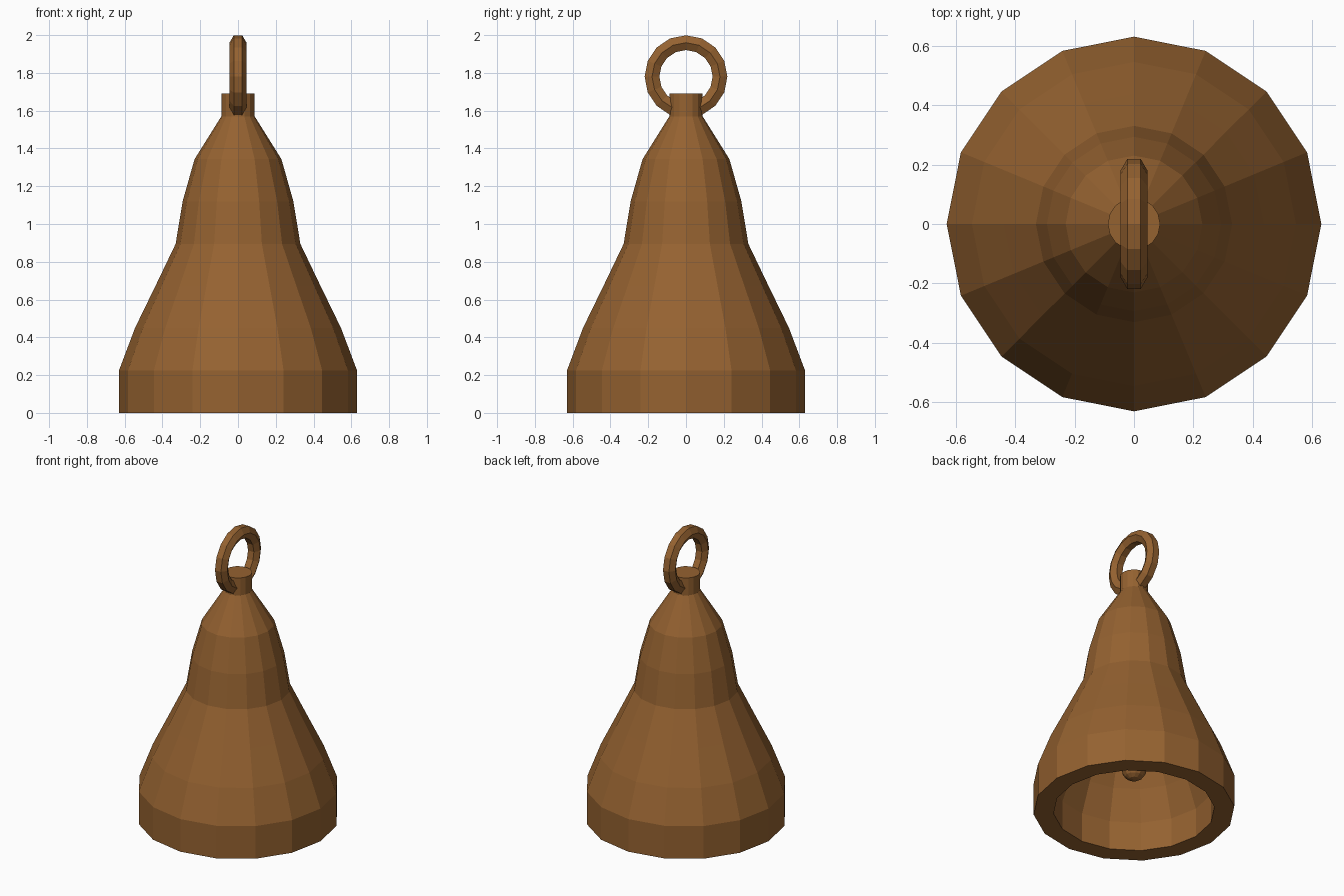
import bpy, bmesh, math
from mathutils import Matrix

if "Cube" in bpy.data.objects:
    bpy.data.objects.remove(bpy.data.objects["Cube"])

bronze = bpy.data.materials.new("brown bronze")
bronze.diffuse_color = (0.30, 0.122, 0.030, 1)
bronze.use_nodes = True
bronze.node_tree.nodes["Principled BSDF"].inputs["Base Color"].default_value = bronze.diffuse_color


def lathe(name, profile, sides, matrix=Matrix(), closed=False):
    """Revolve an (r, z) profile about z; points with r = 0 become poles."""
    bm = bmesh.new()
    rings = []
    for r, z in profile:
        n = 1 if r == 0 else sides
        rings.append([bm.verts.new((r * math.cos(2 * math.pi * i / sides),
                                    r * math.sin(2 * math.pi * i / sides), z))
                      for i in range(n)])
    pairs = list(zip(rings, rings[1:]))
    if closed:
        pairs.append((rings[-1], rings[0]))
    for a, b in pairs:
        for i in range(sides):
            j = (i + 1) % sides
            quad = [a[i % len(a)], a[j % len(a)], b[j % len(b)], b[i % len(b)]]
            bm.faces.new(list(dict.fromkeys(quad)))
    bmesh.ops.recalc_face_normals(bm, faces=bm.faces[:])
    bm.transform(matrix)
    mesh = bpy.data.meshes.new(name)
    bm.to_mesh(mesh)
    bm.free()
    mesh.materials.append(bronze)
    obj = bpy.data.objects.new(name, mesh)
    bpy.context.collection.objects.link(obj)
    return obj


# Hollow bell: inside from its apex down, thick rim, then outside up to the neck
inside = [(0, 1.42), (0.05, 1.40), (0.12, 1.28), (0.17, 1.09), (0.21, 0.87),
          (0.325, 0.61), (0.43, 0.40), (0.505, 0.20), (0.505, 0)]
outside = [(0.63, 0), (0.63, 0.225), (0.545, 0.45), (0.437, 0.672), (0.33, 0.895),
           (0.293, 1.12), (0.23, 1.343), (0.088, 1.57), (0.088, 1.69), (0, 1.69)]
lathe("bell_body", inside + outside, 16)

# Hanging ring with a six-sided section, standing in the y-z plane
section = [(0.18 + 0.045 * math.cos(math.radians(30 + 60 * k)),
            0.045 * math.sin(math.radians(30 + 60 * k))) for k in range(6)]
lathe("hanging_ring", section, 16,
      Matrix.Translation((0, 0, 1.78)) @ Matrix.Rotation(math.pi / 2, 4, 'Y'), closed=True)

# Clapper: rod and ball
lathe("clapper_rod", [(0, 0.30), (0.025, 0.30), (0.025, 1.42), (0, 1.42)], 8)
ball = [(0, 0.22)] + [(0.08 * math.sin(math.pi * k / 8), 0.30 - 0.08 * math.cos(math.pi * k / 8))
                      for k in range(1, 8)] + [(0, 0.38)]
lathe("clapper_ball", ball, 12)
